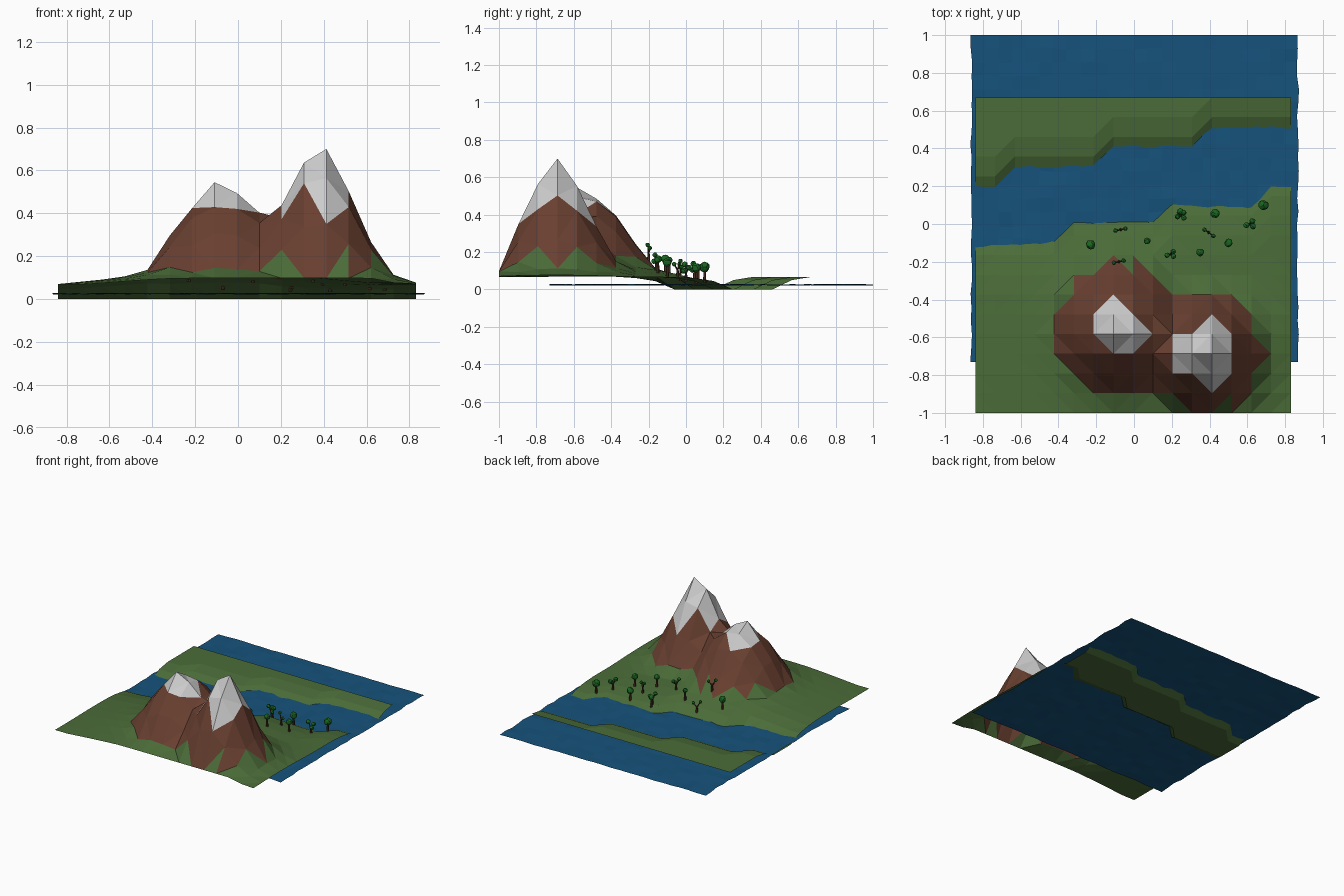
import bpy, bmesh, math, random
from mathutils import Vector
from mathutils.bvhtree import BVHTree

if "Cube" in bpy.data.objects:
    bpy.data.objects.remove(bpy.data.objects["Cube"])

random.seed(4)


def material(name, rgb):
    m = bpy.data.materials.new(name)
    m.diffuse_color = (*rgb, 1)
    m.use_nodes = True
    m.node_tree.nodes["Principled BSDF"].inputs["Base Color"].default_value = m.diffuse_color
    return m


GRASS = material("grass", (0.07, 0.15, 0.04))
ROCK = material("rock", (0.14, 0.05, 0.03))
SNOW = material("snow", (0.8, 0.8, 0.8))
WATER = material("water", (0.008, 0.085, 0.2))
BARK = material("bark", (0.07, 0.03, 0.015))
LEAF = material("leaf", (0.01, 0.13, 0.015))


def finish(bm, name, mats):
    me = bpy.data.meshes.new(name)
    bm.to_mesh(me)
    bm.free()
    for m in mats:
        me.materials.append(m)
    ob = bpy.data.objects.new(name, me)
    bpy.context.collection.objects.link(ob)
    return ob


def lerp_profile(pts, d):
    for (d0, h0), (d1, h1) in zip(pts, pts[1:]):
        if d <= d1:
            return h0 + (h1 - h0) * (d - d0) / (d1 - d0)
    return pts[-1][1]


# Mountain slopes: (distance from summit, height above meadow)
TALL = [(0, .64), (.05, .60), (.14, .44), (.25, .19), (.34, .05), (.45, .01), (.6, 0)]
LOW = [(0, .50), (.05, .45), (.1, .40), (.2, .31), (.3, .15), (.36, .06), (.5, .03), (.8, 0)]
N, X0, Y0, SIZE = 16, -0.84, -1.0, 1.67
STEP = SIZE / N


def height(i, j):
    x, y = X0 + i * STEP, Y0 + j * STEP
    # stepped river banks, shifting one row every five columns
    south = j - (9 + i // 5)
    north = j - (11 + (i + 3) // 5)
    if north > 0:
        return .05 if north == 1 else .067
    if south >= 0:
        return 0
    base = {-1: .045, -2: .061}.get(south, .067)
    a = lerp_profile(TALL, math.hypot(x - .375, y + .69))
    b = lerp_profile(LOW, math.hypot(x + .07, y + .55))
    h = (a ** 4 + b ** 4) ** .25
    if (i, j) == (12, 3):
        h = .633
    if (i, j) == (7, 4):
        h = .478
    if j == 0:
        h = min(h, .03)
    return base + h


# Terrain sheet
bm = bmesh.new()
v = [[bm.verts.new((X0 + i * STEP, Y0 + j * STEP, height(i, j)))
      for i in range(N + 1)] for j in range(N + 1)]
for j in range(N):
    for i in range(N):
        bm.faces.new((v[j][i], v[j][i + 1], v[j + 1][i + 1], v[j + 1][i]))
bmesh.ops.triangulate(bm, faces=bm.faces[:], quad_method='BEAUTY')
for f in bm.faces:
    z = f.calc_center_median().z
    f.material_index = 2 if z > .43 else 1 if z > .165 else 0
bm.normal_update()
ground = BVHTree.FromBMesh(bm)
finish(bm, "terrain", [GRASS, ROCK, SNOW])

# Rippled water sheet
bm = bmesh.new()
bmesh.ops.create_grid(bm, x_segments=24, y_segments=24, size=.865)
for p in bm.verts:
    p.co += Vector((.003, .135, .025))
    p.co.z += random.uniform(-.004, .004)
    p.co.x += random.uniform(-.006, .006)
    if abs(p.co.y - .135) < .86:
        p.co.y += random.uniform(-.006, .006)
finish(bm, "water", [WATER])


# Trees
def limb(bm, a, b, r0, r1):
    d = b - a
    geo = bmesh.ops.create_cone(bm, cap_ends=True, segments=6, radius1=r0, radius2=r1, depth=d.length)
    rot = d.to_track_quat('Z', 'Y')
    for p in geo['verts']:
        p.co = rot @ p.co + (a + b) / 2


def ball(bm, c, r):
    geo = bmesh.ops.create_icosphere(bm, subdivisions=2, radius=r)
    faces = set()
    for p in geo['verts']:
        p.co = p.co * random.uniform(.88, 1.08) + c
        faces.update(p.link_faces)
    for f in faces:
        f.material_index = 1


def tree(x, y, crowns, r):
    z = ground.ray_cast(Vector((x, y, 2)), Vector((0, 0, -1)))[0].z
    bm = bmesh.new()
    foot = Vector((x, y, z - .01))
    if not crowns:
        top = Vector((x, y, z + .065))
        limb(bm, foot, top, .009, .006)
        ball(bm, top + Vector((0, 0, .008)), r)
    else:
        fork = Vector((x, y, z + .035))
        limb(bm, foot, fork, .009, .006)
        for k, (dx, dy) in enumerate(crowns):
            tip = Vector((x + dx, y + dy, z + .082 - .017 * k))
            limb(bm, fork, tip, .005, .003)
            ball(bm, tip, r)
    finish(bm, "tree", [BARK, LEAF])


for x, y, r in [(-.23, -.11, .025), (.07, -.09, .018), (.43, .055, .025), (.35, -.15, .021),
                (.5, -.1, .023), (.685, .1, .028), (.245, .065, .019)]:
    tree(x, y, None, r)
PAIR = [(-.027, -.005), (.025, .006)]
TRIO = [(-.02, -.006), (.012, .015), (.014, -.012)]
for x, y, crowns, r in [(-.07, -.03, PAIR, .012), (-.08, -.2, PAIR, .012),
                        (.395, -.045, [(-.022, .015), (.025, -.018)], .012),
                        (.25, .045, TRIO, .015), (.195, -.16, TRIO, .014), (.615, 0, TRIO, .016)]:
    tree(x, y, crowns, r)
